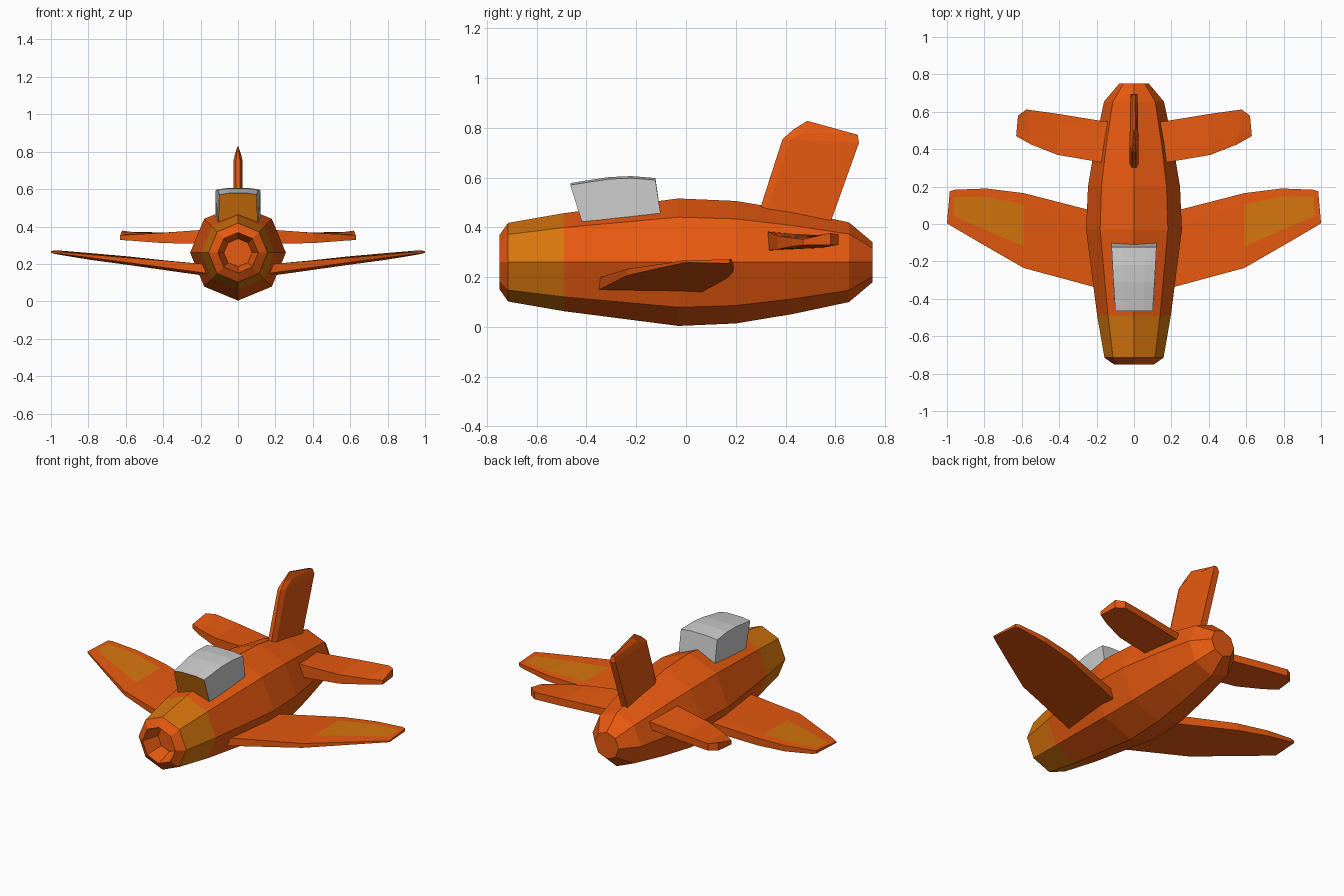
import bpy, bmesh
from math import sin, cos, pi

if "Cube" in bpy.data.objects:
    bpy.data.objects.remove(bpy.data.objects["Cube"])


def material(name, rgb):
    m = bpy.data.materials.new(name)
    m.diffuse_color = (*rgb, 1)
    m.use_nodes = True
    m.node_tree.nodes["Principled BSDF"].inputs["Base Color"].default_value = m.diffuse_color
    return m


ORANGE = material("orange", (0.80, 0.10, 0.005))
AMBER = material("amber", (0.68, 0.18, 0.004))
GREY = material("grey", (0.6, 0.6, 0.6))


def loft(name, rings, mats, pick=None, mirror=False):
    """Skin closed rings; pick(i, j) gives the material of face j in band i."""
    bm = bmesh.new()
    vs = [[bm.verts.new(p) for p in r] for r in rings]
    n = len(rings[0])
    for i in range(len(vs) - 1):
        for j in range(n):
            k = (j + 1) % n
            f = bm.faces.new((vs[i][j], vs[i][k], vs[i + 1][k], vs[i + 1][j]))
            f.material_index = pick(i, j) if pick else 0
    for i, r in ((-1, vs[0]), (len(vs), vs[-1])):
        bm.faces.new(r).material_index = pick(i, 0) if pick else 0
    bmesh.ops.recalc_face_normals(bm, faces=bm.faces)
    me = bpy.data.meshes.new(name)
    bm.to_mesh(me)
    bm.free()
    for m in mats:
        me.materials.append(m)
    ob = bpy.data.objects.new(name, me)
    bpy.context.collection.objects.link(ob)
    if mirror:
        ob.modifiers.new("mirror", "MIRROR").use_mirror_merge = False
    return ob


# Eight-sided fuselage with a recessed nose intake and an amber nose band
stations = [(-0.65, 0.075), (-0.75, 0.108), (-0.715, 0.158), (-0.49, 0.197),
            (-0.03, 0.256), (0.20, 0.246), (0.43, 0.208), (0.655, 0.16), (0.75, 0.08)]
loft("fuselage",
     [[(r * cos(a * pi / 4), y, 0.26 + r * sin(a * pi / 4)) for a in range(8)]
      for y, r in stations],
     [ORANGE, AMBER], lambda i, j: 1 if i == 2 else 0)


# Swept surface section: leading and trailing edge points, heights, panel split
def section(le, te, lz, tz, p1=0.3, p2=0.8, crown=0.0):
    def at(t, z):
        return (le[0] + (te[0] - le[0]) * t, le[1] + (te[1] - le[1]) * t, z)

    def top(t):
        return at(t, lz[1] + (tz[1] - lz[1]) * t + crown)
    return [at(0, lz[0]), at(0, lz[1]), top(p1), top(p2), at(1, tz[1]), at(1, tz[0])]


# Main wings with amber panels on the upper tips
wing = [
    section((0.10, -0.37), (0.10, 0.04), (0.140, 0.190), (0.125, 0.18)),
    section((0.22, -0.335), (0.22, 0.07), (0.157, 0.203), (0.143, 0.195)),
    section((0.59, -0.235), (0.59, 0.165), (0.207, 0.233), (0.195, 0.238), 0.29, 0.85, 0.003),
    section((0.79, -0.12), (0.79, 0.19), (0.233, 0.25), (0.222, 0.256), 0.28, 0.86, 0.003),
    section((0.97, -0.015), (0.96, 0.183), (0.256, 0.266), (0.250, 0.272), 0.30, 0.80),
    section((1.00, 0.005), (0.985, 0.175), (0.259, 0.267), (0.255, 0.272), 0.30, 0.80),
]
loft("main_wings", wing, [ORANGE, AMBER],
     lambda i, j: 1 if i in (2, 3) and j == 2 else 0, mirror=True)

# Tailplanes
tail = [
    section((0.08, 0.31), (0.08, 0.54), (0.30, 0.388), (0.315, 0.365)),
    section((0.19, 0.332), (0.17, 0.55), (0.307, 0.382), (0.318, 0.362)),
    section((0.41, 0.37), (0.40, 0.588), (0.312, 0.366), (0.325, 0.368)),
    section((0.55, 0.425), (0.575, 0.612), (0.323, 0.358), (0.33, 0.372)),
    section((0.63, 0.47), (0.62, 0.58), (0.328, 0.352), (0.33, 0.378)),
]
loft("tailplanes", tail, [ORANGE], mirror=True)


# Upright fin with a thin leading edge and a ridged top
def fin_ring(front, rear, w, nose, chamfer=0.03):
    (y0, z0), (y1, z1) = front, rear
    t = chamfer / (y1 - y0)
    zm = z0 + (z1 - z0) * t
    return [(-nose, y0, z0), (nose, y0, z0), (w, y0 + chamfer, zm),
            (w * 0.8, y1, z1), (-w * 0.8, y1, z1), (-w, y0 + chamfer, zm)]


loft("tail_fin", [
    fin_ring((0.27, 0.39), (0.57, 0.39), 0.025, 0.012),
    fin_ring((0.388, 0.755), (0.695, 0.74), 0.024, 0.010),
    fin_ring((0.43, 0.792), (0.69, 0.77), 0.016, 0.006, 0.055),
    fin_ring((0.487, 0.828), (0.69, 0.772), 0.005, 0.003),
], [ORANGE])


# Boxy canopy with an amber windscreen and a gently arched roof
def canopy_ring(yb, zb, yt, zt, wb, wt):
    return [(-wb, yb, zb), (-wt, yt, zt - 0.008), (-wt * 0.5, yt, zt), (wt * 0.5, yt, zt),
            (wt, yt, zt - 0.008), (wb, yb, zb)]


loft("canopy", [
    canopy_ring(-0.413, 0.405, -0.465, 0.578, 0.105, 0.100),
    canopy_ring(-0.31, 0.405, -0.31, 0.602, 0.112, 0.110),
    canopy_ring(-0.22, 0.41, -0.22, 0.606, 0.116, 0.115),
    canopy_ring(-0.096, 0.415, -0.123, 0.598, 0.120, 0.120),
], [GREY, AMBER], lambda i, j: 1 if i == -1 else 0)
